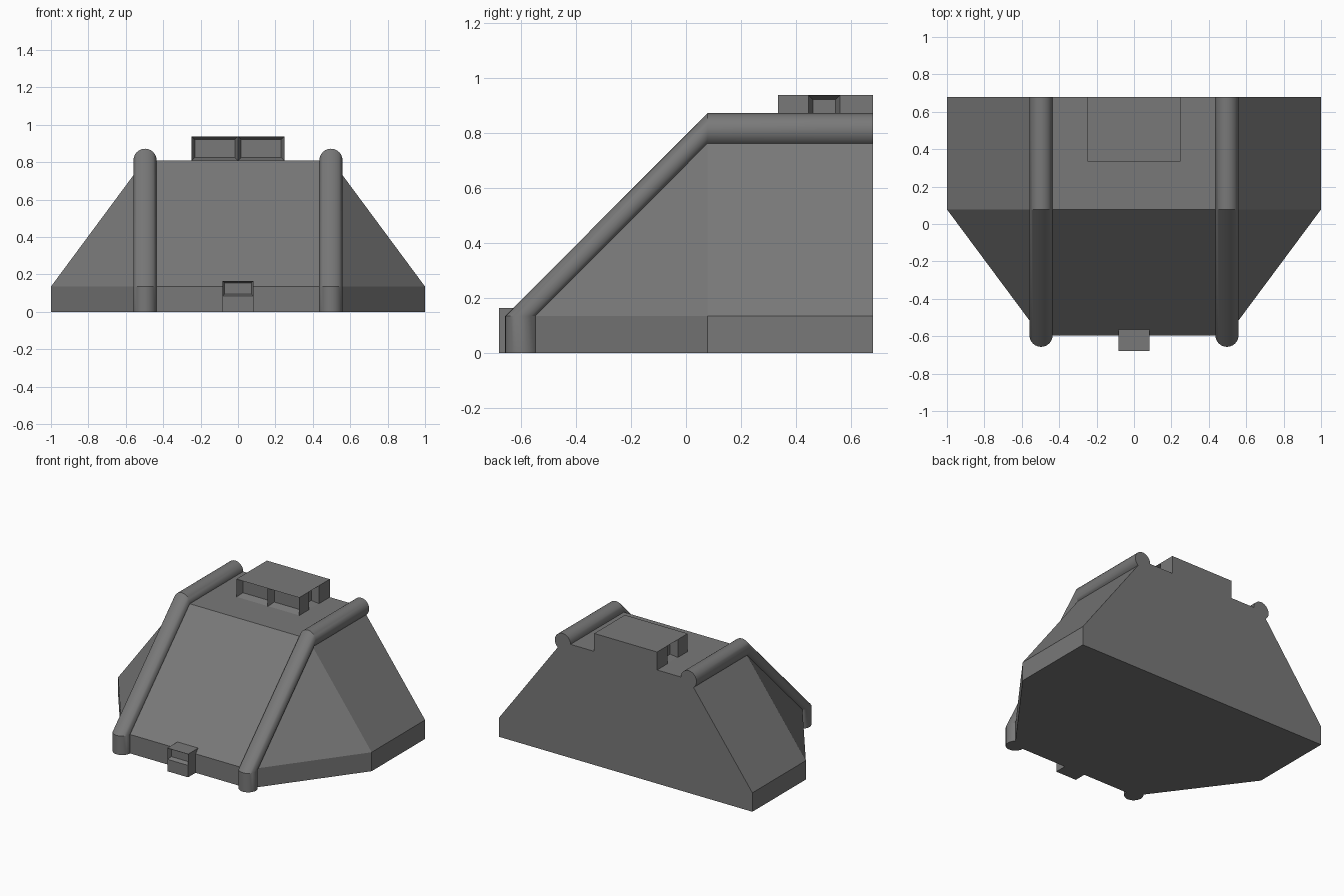
import bpy, bmesh, math
from mathutils import Vector

if "Cube" in bpy.data.objects:
    bpy.data.objects.remove(bpy.data.objects["Cube"])

grey = bpy.data.materials.new("concrete grey")
grey.diffuse_color = (0.19, 0.19, 0.19, 1)
grey.use_nodes = True
grey.node_tree.nodes["Principled BSDF"].inputs["Base Color"].default_value = grey.diffuse_color

BACK, FRONT, RIDGE = 0.68, -0.595, 0.078   # y of rear wall, front wall, roof edge
LIP, ROOF = 0.135, 0.81                    # z of base lip and roof


def finish(name, bm, smooth=False):
    bmesh.ops.recalc_face_normals(bm, faces=bm.faces[:])
    me = bpy.data.meshes.new(name)
    bm.to_mesh(me)
    bm.free()
    me.materials.append(grey)
    ob = bpy.data.objects.new(name, me)
    bpy.context.collection.objects.link(ob)
    if smooth:
        bpy.ops.object.select_all(action='DESELECT')
        ob.select_set(True)
        bpy.context.view_layer.objects.active = ob
        bpy.ops.object.shade_smooth_by_angle(angle=math.radians(30))
    return ob


def loft(bm, rings):
    """Join rings of points with side faces and cap both ends."""
    rows = [[bm.verts.new(p) for p in r] for r in rings]
    n = len(rows[0])
    for a, b in zip(rows, rows[1:]):
        for i in range(n):
            j = (i + 1) % n
            bm.faces.new((a[i], a[j], b[j], b[i]))
    bm.faces.new(rows[0])
    bm.faces.new(rows[-1])


# Bunker body: six-sided base lip, then sloped walls up to the flat roof
plan = [(-1, BACK), (1, BACK), (1, RIDGE), (0.5, FRONT), (-0.5, FRONT), (-1, RIDGE)]
top = [(-0.5, BACK), (0.5, BACK), (0.5, RIDGE), (0.5, RIDGE), (-0.5, RIDGE), (-0.5, RIDGE)]
bm = bmesh.new()
loft(bm, [[(x, y, z) for x, y in pts] for pts, z in ((plan, 0), (plan, LIP), (top, ROOF))])
bmesh.ops.remove_doubles(bm, verts=bm.verts[:], dist=0.0001)
finish("bunker_body", bm)

# Round ribs running up the front, over the slope and along the roof
R, SIDES = 0.062, 24
circle = [(R * math.cos(2 * math.pi * i / SIDES), R * math.sin(2 * math.pi * i / SIDES))
          for i in range(SIDES)]
for side, cx in (("left", -0.497), ("right", 0.497)):
    bm = bmesh.new()
    loft(bm, [[(cx + u, FRONT - v, 0) for u, v in circle],
              [(cx + u, FRONT - v, LIP) for u, v in circle],
              [(cx + u, RIDGE, ROOF + v) for u, v in circle],
              [(cx + u, BACK, ROOF + v) for u, v in circle]])
    finish(side + "_rib", bm, True)


def slit_box(name, x, y0, y1, z0, z1, cuts, is_slit, rim, depth):
    """Box sliced by planes, with chosen faces sunk as tapered recesses."""
    bm = bmesh.new()
    bmesh.ops.create_cube(bm, size=1)
    for v in bm.verts:
        v.co = Vector((v.co.x * 2 * x, y0 + (v.co.y + 0.5) * (y1 - y0),
                       z0 + (v.co.z + 0.5) * (z1 - z0)))
    for co, no in cuts:
        bmesh.ops.bisect_plane(bm, geom=bm.verts[:] + bm.edges[:] + bm.faces[:],
                               plane_co=co, plane_no=no)
    bm.normal_update()
    slits = [f for f in bm.faces if is_slit(f.normal, f.calc_center_median())]
    bmesh.ops.inset_individual(bm, faces=slits, thickness=rim, depth=-depth)
    finish(name, bm)


# Roof lookout: two front slits and one slit on each side
slit_box("roof_lookout", 0.248, 0.335, BACK, ROOF - 0.001, 0.938,
         [((0, 0, 0), (1, 0, 0)), ((0, 0.445, 0), (0, 1, 0)), ((0, 0.56, 0), (0, 1, 0))],
         lambda n, c: n.y < -0.9 or (abs(n.x) > 0.9 and 0.445 < c.y < 0.56),
         0.024, 0.05)

# Small box at the foot of the front slope with one slit
slit_box("front_box", 0.082, -0.68, -0.565, 0, 0.165,
         [((0, 0, 0.085), (0, 0, 1))],
         lambda n, c: n.y < -0.9 and c.z > 0.085,
         0.015, 0.03)
